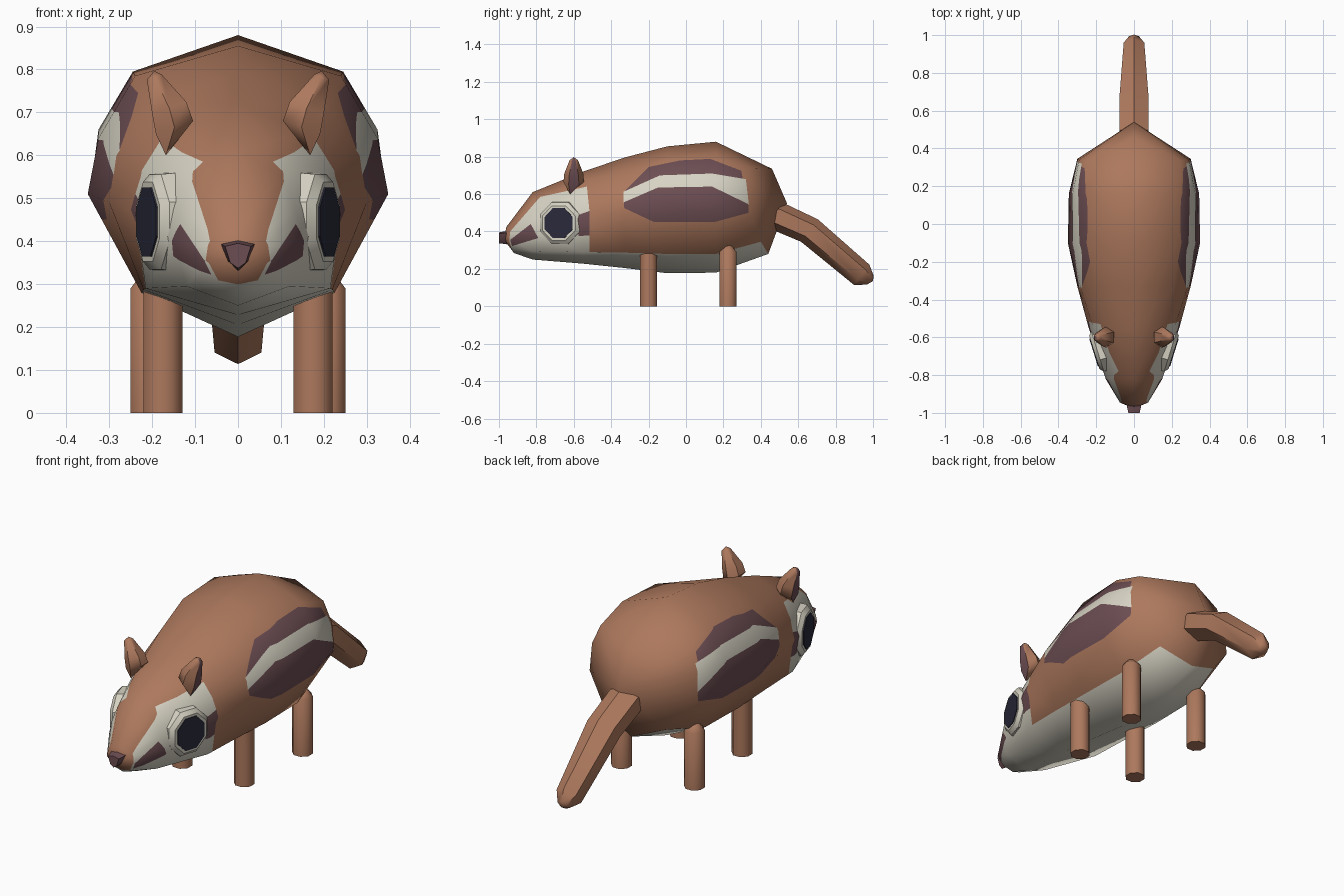
import bpy, bmesh, math
from mathutils import Vector

if "Cube" in bpy.data.objects:
    bpy.data.objects.remove(bpy.data.objects["Cube"])


def material(name, rgb):
    m = bpy.data.materials.new(name)
    m.diffuse_color = (*rgb, 1)
    m.use_nodes = True
    m.node_tree.nodes["Principled BSDF"].inputs["Base Color"].default_value = m.diffuse_color
    return m


BROWN = material("brown fur", (0.42, 0.19, 0.11))
CREAM = material("cream fur", (0.68, 0.65, 0.55))
PURPLE = material("dark stripe", (0.15, 0.075, 0.085))
DARK = material("eye dark", (0.022, 0.022, 0.042))


def finish(bm, name, mats, angle=40):
    bmesh.ops.recalc_face_normals(bm, faces=bm.faces[:])
    me = bpy.data.meshes.new(name)
    bm.to_mesh(me)
    bm.free()
    for m in mats:
        me.materials.append(m)
    ob = bpy.data.objects.new(name, me)
    bpy.context.collection.objects.link(ob)
    bpy.ops.object.select_all(action='DESELECT')
    ob.select_set(True)
    bpy.context.view_layer.objects.active = ob
    if angle:
        bpy.ops.object.shade_smooth_by_angle(angle=math.radians(angle))
    return ob


def loft(rings, start=None, end=None):
    """Skin closed rings; ends close to a point, or flat when None."""
    bm = bmesh.new()
    vr = [[bm.verts.new(p) for p in r] for r in rings]
    n = len(vr[0])
    for a, b in zip(vr, vr[1:]):
        for i in range(n):
            bm.faces.new((a[i], a[(i + 1) % n], b[(i + 1) % n], b[i]))
    for ring, tip in ((vr[0], start), (vr[-1], end)):
        if tip is None:
            bm.faces.new(ring)
        else:
            t = bm.verts.new(tip)
            for i in range(n):
                bm.faces.new((ring[i], ring[(i + 1) % n], t))
    return bm


def circle(center, u, v, n, turn=0.0):
    c, u, v = Vector(center), Vector(u), Vector(v)
    angles = [2 * math.pi * (i + turn) / n for i in range(n)]
    return [c + u * math.cos(a) + v * math.sin(a) for a in angles]


def inside(p, poly):
    hit = False
    for (ay, az), (by, bz) in zip(poly, poly[1:] + poly[:1]):
        if (az > p.z) != (bz > p.z) and p.y < ay + (p.z - az) * (by - ay) / (bz - az):
            hit = not hit
    return hit


def cut_outline(bm, poly):
    """Cut a side-on outline into the faces it touches."""
    lo = [min(p[k] for p in poly) for k in (0, 1)]
    hi = [max(p[k] for p in poly) for k in (0, 1)]
    for a, b in zip(poly, poly[1:] + poly[:1]):
        faces = []
        for f in bm.faces:
            ys = [v.co.y for v in f.verts]
            zs = [v.co.z for v in f.verts]
            if max(ys) > lo[0] and min(ys) < hi[0] and max(zs) > lo[1] and min(zs) < hi[1]:
                faces.append(f)
        edges = {e for f in faces for e in f.edges}
        verts = {v for f in faces for v in f.verts}
        bmesh.ops.bisect_plane(bm, geom=faces + list(edges) + list(verts), dist=1e-5,
                               plane_co=(0, *a), plane_no=(0, b[1] - a[1], a[0] - b[0]))


# Body: half sections (x, y, z) from spine to belly, mirrored
def section(y, top, s, u, m, l, bottom):
    side = [(p[0], y, p[1]) for p in (s, u, m, l)]
    return [(0, y, top), *side, (0, y, bottom)]


halves = [
    [(0, -.96, .425), (.045, -.955, .41), (.065, -.95, .385), (.075, -.945, .355),
     (.05, -.93, .305), (0, -.92, .285)],
    section(-.82, .61, (.10, .555), (.135, .47), (.15, .40), (.12, .295), .25),
    section(-.55, .72, (.16, .655), (.215, .56), (.24, .47), (.215, .29), .228),
    section(-.33, .795, (.21, .715), (.285, .60), (.30, .49), (.22, .287), .205),
    section(-.10, .855, (.24, .785), (.325, .64), (.35, .51), (.225, .28), .177),
    section(.16, .88, (.245, .795), (.325, .66), (.345, .51), (.22, .28), .18),
    [(0, .46, .735), (.245, .335, .74), (.29, .34, .64), (.30, .345, .50),
     (.17, .40, .345), (0, .44, .28)],
]
rings = [h + [(-x, y, z) for x, y, z in reversed(h[1:-1])] for h in halves]
bm = loft(rings, (0, -.975, .36), (0, .54, .55))

# Belly lies under the lower ridge of the sections
ridge = {(round(p[0], 3), round(p[1], 3)) for r in rings for p in r[4:7]}
for f in bm.faces:
    if len(f.verts) == 4:
        f.material_index = int(all((round(v.co.x, 3), round(v.co.y, 3)) in ridge for v in f.verts))
bmesh.ops.recalc_face_normals(bm, faces=bm.faces[:])
bmesh.ops.triangulate(bm, faces=bm.faces[:])

# Keep the smooth normals through the marking cuts
bm.normal_update()
layer = bm.verts.layers.float_vector.new("soft")
for v in bm.verts:
    v[layer] = v.normal

# Markings: cheek, muzzle stripe, cheek patch, flank stripe, pale flank band
markings = [
    (1, [(-.94, .40), (-.78, .585), (-.53, .64), (-.515, .50), (-.515, .15),
         (-.88, .15), (-.925, .28), (-.945, .35)]),
    (2, [(-.94, .355), (-.83, .44), (-.79, .365), (-.93, .322)]),
    (2, [(-.585, .485), (-.515, .51), (-.515, .38), (-.575, .375)]),
    (2, [(-.335, .61), (-.2, .745), (-.03, .78), (.13, .788), (.295, .725),
         (.335, .53), (.335, .50), (.15, .45), (-.17, .45), (-.33, .525)]),
    (1, [(-.335, .612), (-.14, .70), (.14, .71), (.32, .68),
         (.336, .545), (.14, .64), (-.15, .635), (-.335, .555)]),
]
for index, poly in markings:
    cut_outline(bm, poly)
for index, poly in markings:
    for f in bm.faces:
        if inside(f.calc_center_median(), poly):
            f.material_index = index
bm.verts.index_update()
normals = [Vector(v[layer]).normalized() for v in bm.verts]
bm.verts.layers.float_vector.remove(layer)
for f in bm.faces:
    f.smooth = True
body = finish(bm, "body", [BROWN, CREAM, PURPLE], angle=0)
body.data.normals_split_custom_set_from_vertices(normals)

# Nose: small wedge narrowing downward
front = [(-.03, .388), (0, .395), (.03, .388), (.018, .35), (0, .337), (-.018, .35)]
back = [(-.042, .395), (0, .405), (.042, .395), (.026, .355), (0, .33), (-.026, .355)]
bm = loft([[(x, -1.0, z) for x, z in front], [(x, -.945, z) for x, z in back]])
finish(bm, "nose", [PURPLE], 30)

# Tail: hexagonal, drooping backward
tail_rings = []
for y, z, w, h in ((.47, .49, .09, .08), (.66, .405, .088, .075),
                   (.94, .168, .063, .068), (.985, .14, .03, .03)):
    tail_rings.append(circle((0, y, z), (0, .6 * h, .8 * h), (w, 0, 0), 6))
finish(loft(tail_rings, end=(0, 1.0, .135)), "tail", [BROWN], 50)

for s, side in ((1, "right"), (-1, "left")):
    # Legs
    for part, x, y, peak in (("front", .175, -.20, .30), ("hind", .205, .225, .35)):
        legs = [circle((s * x, y, z), (.049, 0, 0), (0, .049, 0), 8, .5) for z in (0, .29)]
        finish(loft(legs, end=(s * x, y, peak)), f"{part}_leg_{side}", [BROWN], 50)

    # Ear, dark on the outward faces
    ear = [circle((s * x, -.60, z), (r, 0, -.35 * s * r), (0, 1.1 * r, 0), 6, .5)
           for x, z, r in ((.148, .665, .05), (.16, .71, .046), (.195, .782, .02))]
    bm = loft(ear, start=(s * .168, -.62, .60), end=(s * .195, -.60, .797))
    bmesh.ops.recalc_face_normals(bm, faces=bm.faces[:])
    for f in bm.faces:
        f.material_index = int(f.normal.x * s > .6)
    finish(bm, f"ear_{side}", [BROWN, PURPLE], 50)

    # Eye surround and pupil
    out = Vector((s * .955, -.297, 0))
    along = Vector((s * .297, .955, 0))
    up = Vector((0, 0, 1))
    center = Vector((s * .21, -.68, .445))
    rim = [circle(center + out * d, along * r, up * r, 8, .5)
           for d, r in ((-.07, .125), (-.018, .12), (0, .10))]
    finish(loft(rim), f"eye_rim_{side}", [CREAM], 35)
    pupil = [circle(center + out * d, along * .084, up * .087, 8, .5) for d in (-.002, .004)]
    finish(loft(pupil), f"eye_{side}", [DARK], 30)
